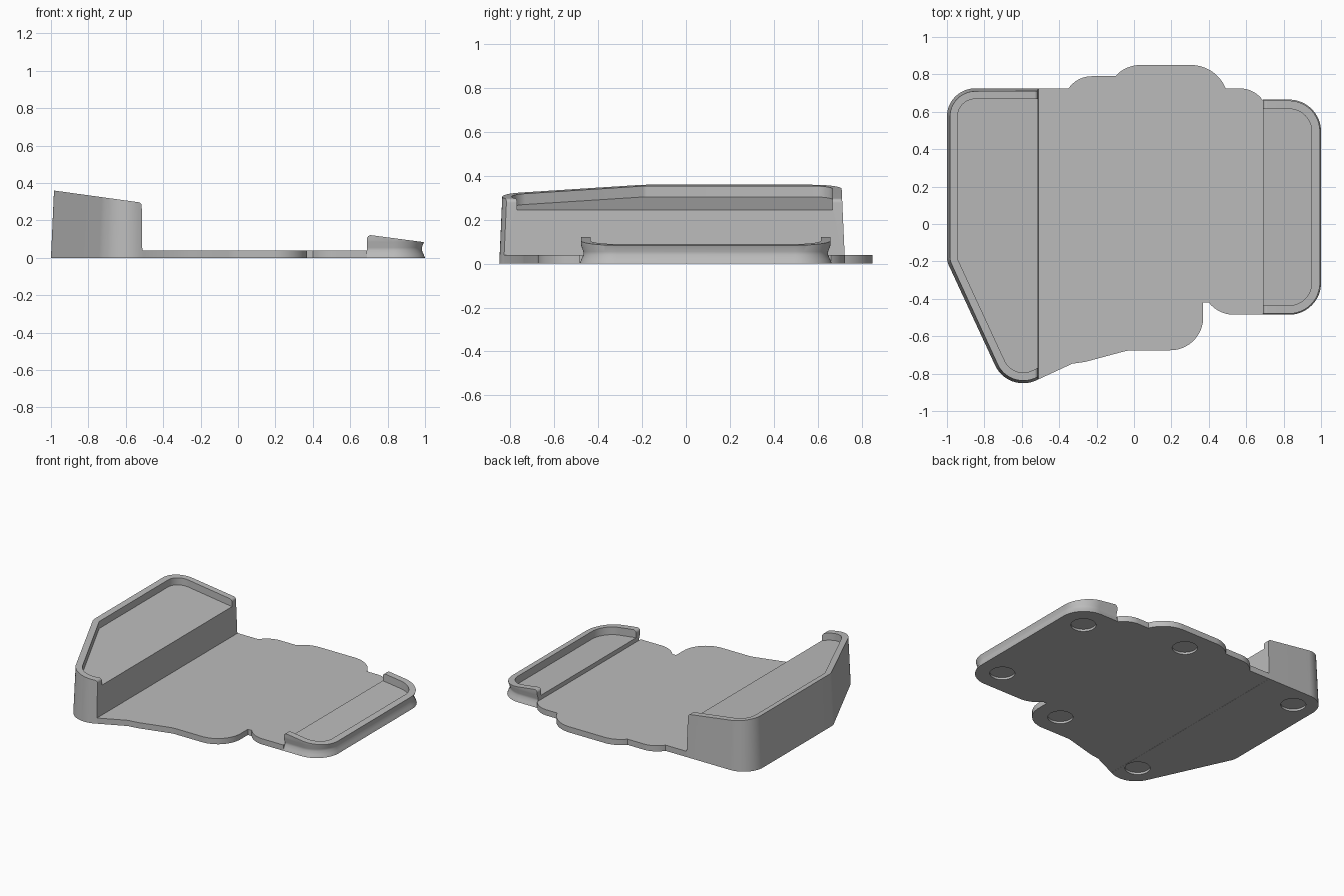
import bpy
import bmesh
import math
from mathutils import Vector

cube = bpy.data.objects.get("Cube")
if cube:
    bpy.data.objects.remove(cube, do_unlink=True)

grey = bpy.data.materials.new("plain grey")
grey.use_nodes = True
grey.diffuse_color = (0.5, 0.5, 0.5, 1)
grey.node_tree.nodes["Principled BSDF"].inputs["Base Color"].default_value = (0.5, 0.5, 0.5, 1)


def rounded(corners, steps=14):
    """Turn (x, y, radius) corners into a filleted outline."""
    out = []
    for i, (x, y, r) in enumerate(corners):
        p = Vector((x, y))
        if not r:
            out.append(p)
            continue
        a = (Vector(corners[i - 1][:2]) - p).normalized()
        b = (Vector(corners[(i + 1) % len(corners)][:2]) - p).normalized()
        half = a.angle(b) / 2
        t = r / math.tan(half)
        c = p + (a + b).normalized() * r / math.sin(half)
        for k in range(steps + 1):
            v = (p + a * t - c).lerp(p + b * t - c, k / steps)
            out.append(c + v.normalized() * r)
    return out


def inset(points, d):
    """Move a counter-clockwise outline inwards by d."""
    out = []
    for i, p in enumerate(points):
        e1 = (p - points[i - 1]).normalized()
        e2 = (points[(i + 1) % len(points)] - p).normalized()
        n = Vector((-e1.y - e2.y, e1.x + e2.x))
        out.append(p + n * d / (1 + e1.dot(e2)))
    return out


def loft(name, rings):
    """Closed solid through matching rings of 3D points."""
    bm = bmesh.new()
    vs = [[bm.verts.new(p) for p in ring] for ring in rings]
    n = len(vs[0])
    for lo, hi in zip(vs, vs[1:]):
        for i in range(n):
            j = (i + 1) % n
            bm.faces.new((lo[i], lo[j], hi[j], hi[i]))
    bm.faces.new(vs[0][::-1])
    bm.faces.new(vs[-1])
    bmesh.ops.recalc_face_normals(bm, faces=bm.faces)
    return add_object(name, bm)


def add_object(name, bm):
    mesh = bpy.data.meshes.new(name)
    bm.to_mesh(mesh)
    bm.free()
    mesh.materials.append(grey)
    ob = bpy.data.objects.new(name, mesh)
    bpy.context.collection.objects.link(ob)
    return ob


def level(points, z):
    """Lift an outline to a height, which may depend on x."""
    return [(p.x, p.y, z(p.x) if callable(z) else z) for p in points]


def finish(ob, cuts):
    """Apply boolean cuts and shade smooth with sharp edges."""
    for operation, cutter in cuts:
        cutter.hide_render = True
        mod = ob.modifiers.new("cut", 'BOOLEAN')
        mod.operation, mod.object, mod.solver = operation, cutter, 'EXACT'
    graph = bpy.context.evaluated_depsgraph_get()
    mesh = bpy.data.meshes.new_from_object(ob.evaluated_get(graph))
    ob.modifiers.clear()
    ob.data = mesh
    bpy.ops.object.select_all(action='DESELECT')
    ob.select_set(True)
    bpy.context.view_layer.objects.active = ob
    bpy.ops.object.shade_smooth_by_angle(angle=math.radians(30))


def end_support(name, outline, rings, side, floor, wall):
    """Raised end piece: flared walls, sloping top, tray open to the middle."""
    body = loft(name, [level(inset(outline, d), z) for d, z in rings])
    prof = rounded(side, 8)
    keep = loft(name + "_side_cutter", [[(p.x, y, p.y) for p in prof] for y in (-2, 2)])
    inner = inset(outline, wall)
    tray = loft(name + "_tray_cutter", [level(inner, floor), level(inner, 0.6)])
    finish(body, [('INTERSECT', keep), ('DIFFERENCE', tray), ('DIFFERENCE', feet)])
    for cutter in (keep, tray):
        bpy.data.objects.remove(cutter, do_unlink=True)


# Shallow round recesses for feet on the underside
bm = bmesh.new()
for x, y in ((0.83, 0.49), (0.83, -0.31), (0.19, -0.5), (0.15, 0.68), (-0.84, 0.57), (-0.6, -0.68)):
    made = bmesh.ops.create_cone(bm, cap_ends=True, segments=40, radius1=0.08, radius2=0.08, depth=0.03)
    bmesh.ops.translate(bm, verts=made["verts"], vec=(x, y, 0))
feet = add_object("feet_cutter", bm)

# Flat plate with a wavy outline
plate_outline = rounded([
    (-0.51, 0.725, 0), (-0.51, -0.83, 0), (-0.33, -0.747, 0), (-0.26, -0.737, 0),
    (-0.03, -0.675, 0.2), (0.37, -0.675, 0.175), (0.37, -0.42, 0), (0.4, -0.42, 0),
    (0.455, -0.485, 0.17), (0.69, -0.485, 0), (0.69, 0.66, 0), (0.64, 0.725, 0.15),
    (0.49, 0.725, 0), (0.436, 0.85, 0.2), (-0.043, 0.85, 0.18), (-0.1, 0.79, 0),
    (-0.3, 0.79, 0.15), (-0.35, 0.725, 0)])
plate = loft("base_plate", [level(plate_outline, 0), level(plate_outline, 0.04)])
finish(plate, [('DIFFERENCE', feet)])

# Tall end support with one slanted corner
end_support(
    "tall_support",
    rounded([(-0.3, 0.725, 0), (-1, 0.725, 0.15), (-1, -0.2, 0.1),
             (-0.674, -0.904, 0.165), (-0.3, -0.7355, 0)]),
    [(0, 0), (0.018, 0.4)],
    [(-0.51, -0.1, 0), (-0.515, 0.295, 0.02), (-1.1, 0.376, 0), (-1.1, -0.1, 0)],
    lambda x: 0.245 - 0.138 * (x + 0.51), 0.057)

# Low end support with a pinched outer wall
end_support(
    "low_support",
    rounded([(0.4, -0.485, 0), (1, -0.485, 0.17), (1, 0.665, 0.17), (0.4, 0.665, 0)]),
    [(0, 0), (0.008, 0.02), (0.017, 0.04), (0.017, 0.055), (0.006, 0.085), (0.004, 0.2)],
    [(0.69, -0.1, 0), (1.1, -0.1, 0), (1.1, 0.07, 0), (0.69, 0.124, 0.02)],
    lambda x: 0.07 - 0.13 * (x - 0.69), 0.05)

bpy.data.objects.remove(feet, do_unlink=True)
